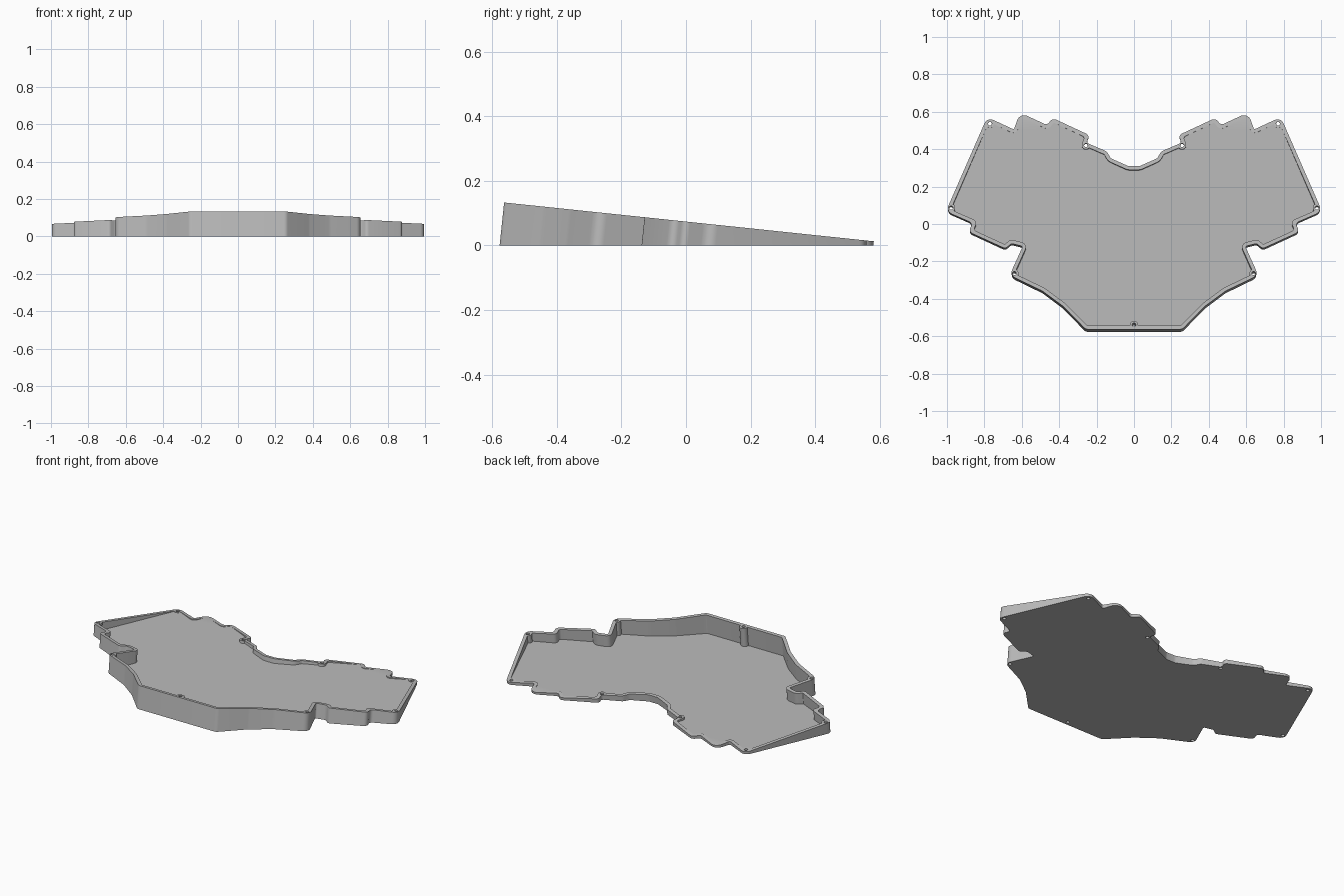
import bpy
import bmesh
import math
from mathutils import Vector

if "Cube" in bpy.data.objects:
    bpy.data.objects.remove(bpy.data.objects["Cube"], do_unlink=True)

SLOPE = 0.105      # tilt of the rim; walls stand square to it
RIM = 0.074        # rim height at y = 0
WALL = 0.02
FLOOR = 0.017

grey = bpy.data.materials.new("light_grey")
grey.use_nodes = True
grey.diffuse_color = (0.5, 0.5, 0.5, 1)
grey.node_tree.nodes["Principled BSDF"].inputs["Base Color"].default_value = (0.5, 0.5, 0.5, 1)

# Right half of the footprint, front to back: x, y, corner radius
HALF = [
    (0.258, -0.577, 0.03), (0.38, -0.452, 0.06), (0.49, -0.37, 0.1), (0.665, -0.285, 0.035),
    (0.595, -0.128, 0.008), (0.655, -0.113, 0.02), (0.688, -0.141, 0.02), (0.885, -0.05, 0.035),
    (0.863, -0.003, 0.02), (1.006, 0.06, 0.035), (0.785, 0.57, 0.035), (0.642, 0.503, 0.008),
    (0.61, 0.595, 0.04), (0.465, 0.527, 0.02), (0.435, 0.565, 0.03), (0.237, 0.472, 0.035),
    (0.255, 0.432, 0.015), (0.145, 0.384, 0.03), (0.125, 0.348, 0.03), (0.03, 0.305, 0.03),
]
OUTLINE = HALF + [(-x, y, r) for x, y, r in reversed(HALF)]


def rounded_loop(inset):
    """Offset the outline inwards and round its corners."""
    n = len(OUTLINE)
    pts = [Vector(p[:2]) for p in OUTLINE]
    corners, radii = [], []
    for i, p in enumerate(pts):
        a = (p - pts[i - 1]).normalized()
        b = (pts[(i + 1) % n] - p).normalized()
        na, nb = Vector((-a.y, a.x)), Vector((-b.y, b.x))
        corners.append(p + (na + nb) * inset / (1 + na.dot(nb)))
        turn = 1 if a.x * b.y - a.y * b.x > 0 else -1
        radii.append(max(OUTLINE[i][2] - turn * inset, 0.004))
    loop = []
    for i, p in enumerate(corners):
        to_a, to_b = corners[i - 1] - p, corners[(i + 1) % n] - p
        half = to_a.angle(to_b) / 2
        cut = min(radii[i] / math.tan(half), 0.45 * to_a.length, 0.45 * to_b.length)
        s, e = p + to_a.normalized() * cut, p + to_b.normalized() * cut
        radius = cut * math.tan(half)
        centre = p + (to_a.normalized() + to_b.normalized()).normalized() * radius / math.sin(half)
        sweep = (s - centre).angle_signed(e - centre)
        steps = max(2, math.ceil(abs(sweep) / 0.25))
        for k in range(steps + 1):
            t = -sweep * k / steps
            d = s - centre
            loop.append(centre + Vector((d.x * math.cos(t) - d.y * math.sin(t),
                                         d.x * math.sin(t) + d.y * math.cos(t))))
    return loop


def circle(x, y, r, sides=24):
    return [Vector((x + r * math.cos(math.tau * k / sides), y + r * math.sin(math.tau * k / sides)))
            for k in range(sides)]


def prism(name, loops, bottom, extra):
    """Leaning prisms that end at the sloped rim plus an extra height."""
    bm = bmesh.new()
    for loop in loops:
        low = [bm.verts.new((p.x, p.y + SLOPE * bottom, bottom)) for p in loop]
        high = []
        for p in loop:
            z = (RIM - SLOPE * p.y) / (1 + SLOPE * SLOPE) + extra
            high.append(bm.verts.new((p.x, p.y + SLOPE * z, z)))
        bm.faces.new(low[::-1])
        bm.faces.new(high)
        for i in range(len(loop)):
            j = (i + 1) % len(loop)
            bm.faces.new((low[i], low[j], high[j], high[i]))
    mesh = bpy.data.meshes.new(name)
    bm.to_mesh(mesh)
    bm.free()
    mesh.materials.append(grey)
    obj = bpy.data.objects.new(name, mesh)
    bpy.context.collection.objects.link(obj)
    return obj


def subtract(target, cutter):
    mod = target.modifiers.new("cut", 'BOOLEAN')
    mod.operation, mod.solver, mod.object = 'DIFFERENCE', 'EXACT', cutter
    bpy.context.view_layer.objects.active = target
    bpy.ops.object.modifier_apply(modifier=mod.name)
    bpy.data.objects.remove(cutter, do_unlink=True)


# Screw posts along the wall
SIDE_POSTS = [(0.257, 0.418), (0.77, 0.535), (0.978, 0.08), (0.64, -0.274)]
POSTS = [(0, -0.553)] + [(s * x, y) for x, y in SIDE_POSTS for s in (1, -1)]

# Tray: solid body, hollowed around the posts, then drilled
case = prism("case_tray", [rounded_loop(0)], 0, 0)
cavity = prism("cavity_cutter", [rounded_loop(WALL)], FLOOR, 0.1)
# keep the floor cut level where the rim drops to meet it
subtract(cavity, prism("post_cores", [circle(x, y, 0.022) for x, y in POSTS], -0.05, 0.2))
subtract(case, cavity)
subtract(case, prism("screw_holes", [circle(x, y, 0.01, 16) for x, y in POSTS], -0.05, 0.1))

bpy.ops.object.select_all(action='DESELECT')
case.select_set(True)
bpy.context.view_layer.objects.active = case
bpy.ops.object.shade_smooth_by_angle(angle=math.radians(30))
